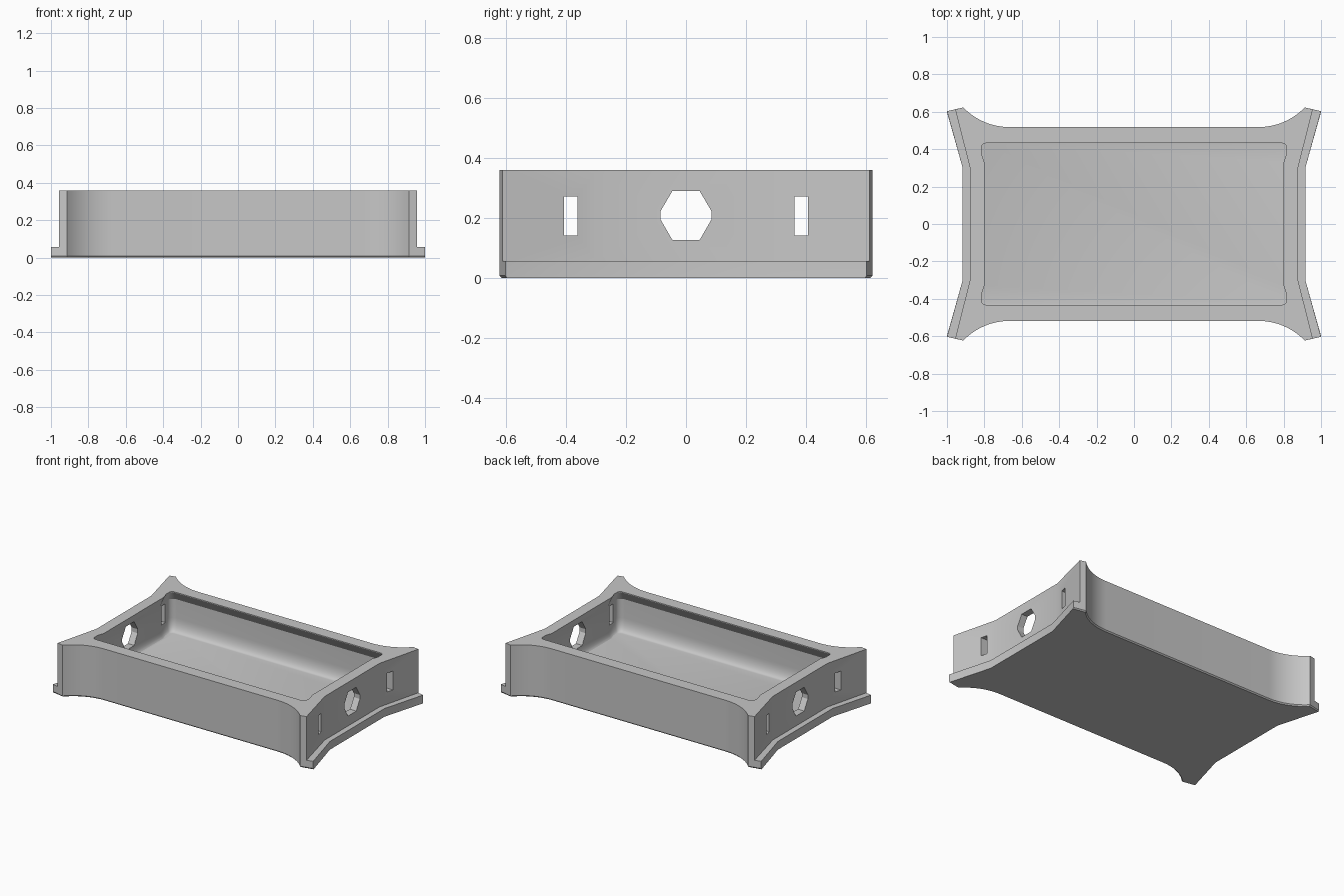
import bpy, bmesh, math

if "Cube" in bpy.data.objects:
    bpy.data.objects.remove(bpy.data.objects["Cube"])

grey = bpy.data.materials.new("mid_grey")
grey.diffuse_color = (0.57, 0.57, 0.57, 1)
grey.use_nodes = True
grey.node_tree.nodes["Principled BSDF"].inputs["Base Color"].default_value = grey.diffuse_color


def loft(name, rings):
    """Solid skinned through rings of equal point count, capped at both ends."""
    bm = bmesh.new()
    vr = [[bm.verts.new(p) for p in ring] for ring in rings]
    n = len(vr[0])
    for a, b in zip(vr, vr[1:]):
        for i in range(n):
            j = (i + 1) % n
            bm.faces.new((a[i], a[j], b[j], b[i]))
    bm.faces.new(vr[0][::-1])
    bm.faces.new(vr[-1])
    bmesh.ops.remove_doubles(bm, verts=bm.verts, dist=1e-5)
    bmesh.ops.recalc_face_normals(bm, faces=bm.faces)
    mesh = bpy.data.meshes.new(name)
    bm.to_mesh(mesh)
    bm.free()
    mesh.materials.append(grey)
    ob = bpy.data.objects.new(name, mesh)
    bpy.context.collection.objects.link(ob)
    return ob


def four_way(quarter, z):
    """Mirror a +x+y quarter outline into a closed counter-clockwise ring."""
    q = list(quarter)
    pts = q + [(-x, y) for x, y in q[::-1]]
    pts += [(-x, -y) for x, y in q] + [(x, -y) for x, y in q[::-1]]
    return [(x, y, z) for x, y in pts]


def outline(side_x, tip, inset=0.0):
    """Flared body outline with a concave sweep from the corner to the long side."""
    x0, y0, dx, dy = 0.665, 0.518, 0.248, 0.105
    r = (dx * dx + dy * dy) / (2 * dy)
    sweep = math.asin(dx / r)
    arc = []
    for i in range(13):
        a = sweep * (1 - i / 12)
        arc.append((x0 + r * math.sin(a), y0 + r * (1 - math.cos(a)) - inset))
    return [(side_x, 0.30), (tip[0], tip[1] - inset * 0.5)] + arc


# Tray body: chamfered foot, stepped ledge at the ends, tall walls
foot = (0.916, (1.0, 0.603))
wall = (0.877, (0.956, 0.613))
tray = loft("tray_body", [
    four_way(outline(*foot, inset=0.008), 0.0),
    four_way(outline(*foot), 0.008),
    four_way(outline(*foot), 0.057),
    four_way(outline(*wall), 0.057),
    four_way(outline(*wall), 0.36),
])


# Cavity: flared corners, walls undercut below an overhanging lip
def cavity_quarter(ox, oy):
    x, w, r = 0.815 + ox, 0.432 + oy, 0.022 + 0.5 * oy
    corner = [(x - r + r * math.cos(a), w - r + r * math.sin(a))
              for a in (math.pi / 2 * i / 5 for i in range(6))]
    return [(0.80 + ox, 0.33), (x, 0.375)] + corner


levels = []
for i in range(9):
    a = math.pi / 2 * i / 8
    levels.append((0.03 * math.sin(a), 0.04 * math.sin(a),
                   0.07 + 0.09 * (1 - math.cos(a))))
levels += [(0.03, 0.04, 0.29), (0, 0, 0.355), (0, 0, 0.40)]
cutters = [loft("cavity_cutter",
                [four_way(cavity_quarter(ox, oy), z) for ox, oy, z in levels])]

# Port and strap slots through both end walls
port = [(0.085, 0.223), (0.045, 0.291), (-0.045, 0.291), (-0.085, 0.223),
        (-0.085, 0.195), (-0.045, 0.126), (0.045, 0.126), (0.085, 0.195)]
slot = [(0.0225, 0.142), (0.0225, 0.272), (-0.0225, 0.272), (-0.0225, 0.142)]
for y0, shape in ((0, port), (0.385, slot), (-0.385, slot)):
    cutters.append(loft("hole_cutter", [
        [(x, y + y0, z) for y, z in shape] for x in (-1.1, 1.1)]))

# Apply the cuts
bpy.context.view_layer.objects.active = tray
tray.select_set(True)
for c in cutters:
    c.hide_render = True
    m = tray.modifiers.new("cut", 'BOOLEAN')
    m.operation, m.solver, m.object = 'DIFFERENCE', 'EXACT', c
    bpy.ops.object.modifier_apply(modifier=m.name)
    bpy.data.objects.remove(c)

bpy.ops.object.select_all(action='DESELECT')
tray.select_set(True)
bpy.ops.object.shade_smooth_by_angle(angle=math.radians(25))
